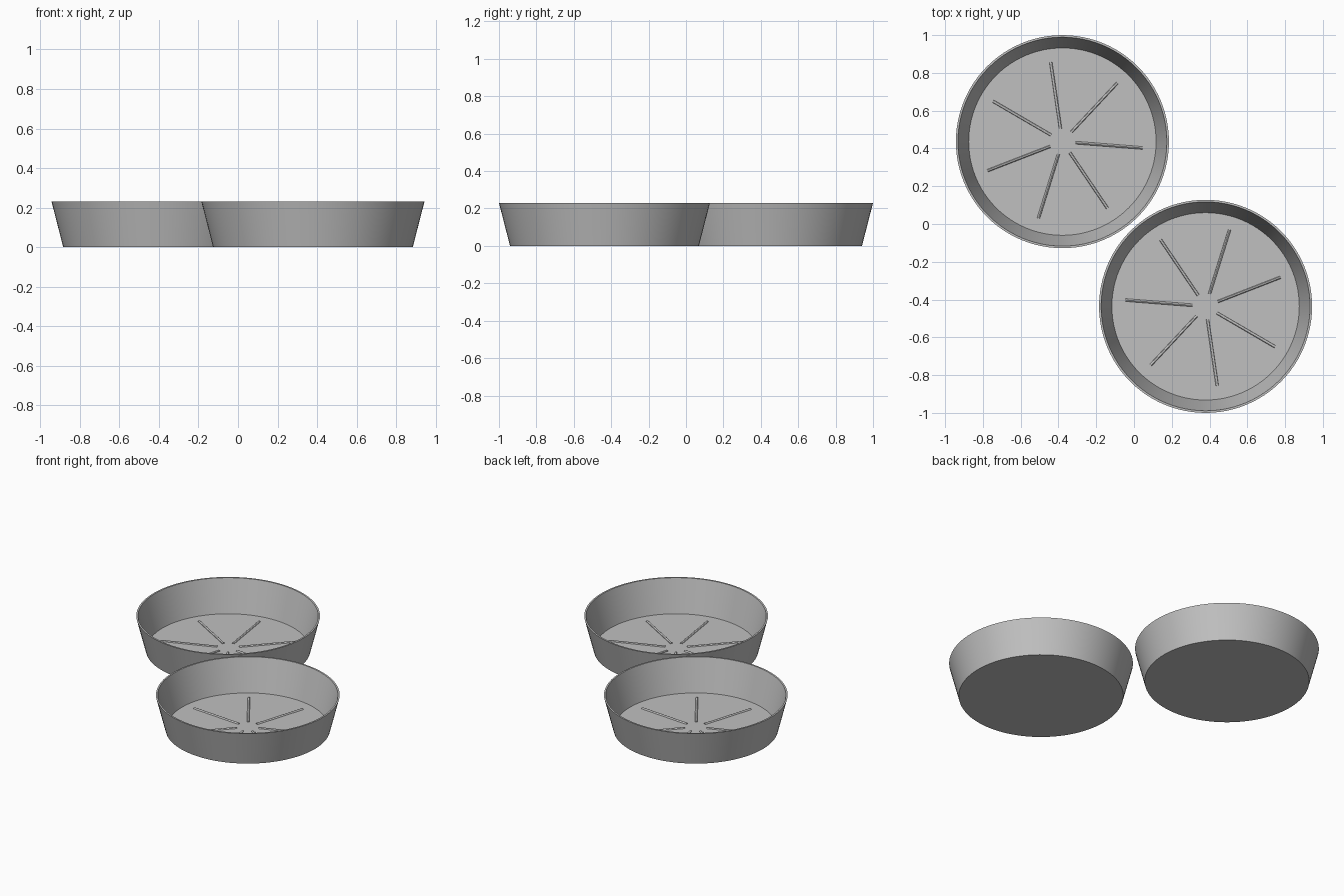
import bpy, bmesh, math
from mathutils import Matrix, Vector

if "Cube" in bpy.data.objects:
    bpy.data.objects.remove(bpy.data.objects["Cube"])

SEGMENTS = 96
FLOOR_Z = 0.012

grey = bpy.data.materials.new("plain grey")
grey.diffuse_color = (0.53, 0.53, 0.53, 1)
grey.use_nodes = True
grey.node_tree.nodes["Principled BSDF"].inputs["Base Color"].default_value = grey.diffuse_color


def finish(name, bm, location, turn):
    """Turn a bmesh into a placed, smooth-shaded object."""
    bmesh.ops.recalc_face_normals(bm, faces=bm.faces)
    mesh = bpy.data.meshes.new(name)
    bm.to_mesh(mesh)
    bm.free()
    mesh.materials.append(grey)
    obj = bpy.data.objects.new(name, mesh)
    bpy.context.collection.objects.link(obj)
    obj.location = location
    obj.rotation_euler.z = turn
    bpy.ops.object.select_all(action='DESELECT')
    obj.select_set(True)
    bpy.context.view_layer.objects.active = obj
    bpy.ops.object.shade_smooth_by_angle(angle=math.radians(30))


def dish(location, turn):
    """Flared tray: (radius, z) rings from the underside, over the rim, to the floor."""
    bm = bmesh.new()
    rings = []
    for r, z in [(0.505, 0), (0.564, 0.23), (0.553, 0.23), (0.496, FLOOR_Z)]:
        rings.append([bm.verts.new((r * math.cos(a), r * math.sin(a), z))
                      for a in (2 * math.pi * i / SEGMENTS for i in range(SEGMENTS))])
    for low, high in zip(rings, rings[1:]):
        for i in range(SEGMENTS):
            j = (i + 1) % SEGMENTS
            bm.faces.new((low[i], low[j], high[j], high[i]))
    bm.faces.new(rings[0])
    bm.faces.new(rings[-1])
    finish("saucer_dish", bm, location, turn)


def ribs(location, turn, count=7, inner=0.07, outer=0.425, radius=0.0075):
    """Raised round-topped ribs radiating over the floor."""
    bm = bmesh.new()
    for k in range(count):
        angle = math.radians(21.2) + 2 * math.pi * k / count
        place = (Matrix.Rotation(angle, 4, 'Z')
                 @ Matrix.Translation(Vector(((inner + outer) / 2, 0, FLOOR_Z)))
                 @ Matrix.Rotation(math.pi / 2, 4, 'Y'))
        bmesh.ops.create_cone(bm, cap_ends=True, segments=12, radius1=radius,
                              radius2=radius, depth=outer - inner, matrix=place)
    finish("saucer_ribs", bm, location, turn)


# Two matching saucers, the second turned half way round
for sign, turn in ((1, 0), (-1, math.pi)):
    spot = (0.379 * sign, -0.436 * sign, 0)
    dish(spot, turn)
    ribs(spot, turn)
